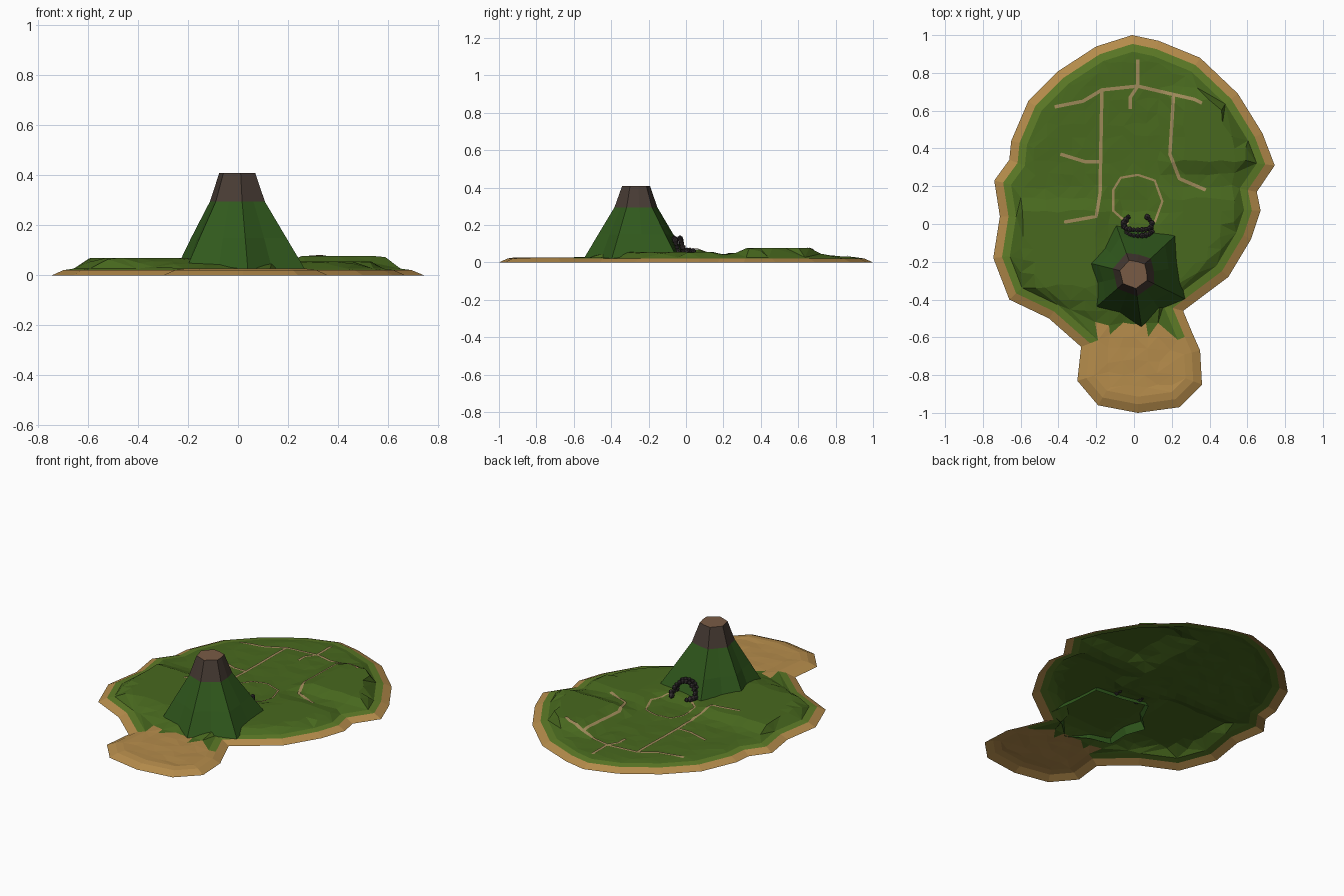
import bpy, bmesh, math, random
from mathutils import Vector
from mathutils.bvhtree import BVHTree
from mathutils.geometry import delaunay_2d_cdt

if "Cube" in bpy.data.objects:
    bpy.data.objects.remove(bpy.data.objects["Cube"])

random.seed(4)


def material(name, rgb):
    m = bpy.data.materials.new(name)
    m.diffuse_color = (*rgb, 1)
    m.use_nodes = True
    m.node_tree.nodes["Principled BSDF"].inputs["Base Color"].default_value = m.diffuse_color
    return m


SAND = material("sand", (0.46, 0.26, 0.07))
GRASS = material("grass", (0.065, 0.14, 0.013))
SHORE_GRASS = material("shore_grass", (0.11, 0.20, 0.02))
SLOPE = material("slope_green", (0.03, 0.10, 0.012))
ROCK = material("dark_rock", (0.065, 0.045, 0.035))
CRATER = material("crater_brown", (0.19, 0.105, 0.06))
TRAIL = material("trail", (0.34, 0.25, 0.10))
BOULDER = material("boulder_grey", (0.035, 0.028, 0.03))


def make(name, verts, faces, mats, pick=None):
    me = bpy.data.meshes.new(name)
    me.from_pydata([tuple(v) for v in verts], [], faces)
    for m in mats:
        me.materials.append(m)
    if pick:
        for p in me.polygons:
            p.material_index = pick(p.center)
    ob = bpy.data.objects.new(name, me)
    bpy.context.collection.objects.link(ob)
    return ob


# Coastline, clockwise from the north tip
coast = [Vector(p) for p in [
    (-.01, 1), (.13, .97), (.35, .88), (.55, .69), (.68, .48), (.745, .31), (.65, .17), (.67, .07),
    (.62, -.08), (.50, -.28), (.26, -.46), (.31, -.58), (.35, -.67), (.36, -.85), (.24, -.97),
    (.02, -1), (-.19, -.96), (-.30, -.83), (-.28, -.65), (-.45, -.50), (-.66, -.40), (-.745, -.18),
    (-.71, .04), (-.74, .23), (-.66, .34), (-.65, .44), (-.56, .65), (-.40, .81), (-.20, .94)]]
N = len(coast)


def inset(d):
    out = []
    for i, p in enumerate(coast):
        a = (p - coast[i - 1]).normalized()
        b = (coast[(i + 1) % N] - p).normalized()
        n = (Vector((a.y, -a.x)) + Vector((b.y, -b.x))).normalized()
        out.append(p + n * d / max(.7, n.dot(Vector((a.y, -a.x)))))
    return out


def band(name, lo, zlo, hi, zhi, mats, pick=None):
    verts = [(*p, zlo) for p in lo] + [(*p, zhi) for p in hi]
    faces = [(i, N + i, N + (i + 1) % N, (i + 1) % N) for i in range(N)]
    return make(name, verts, faces, mats, pick)


# Sandy rim and the light grass strip inside it
ring1, ring2 = inset(.045), inset(.085)
band("sand_rim", coast, 0, ring1, .021, [SAND])
band("shore_strip", ring1, .021, ring2, .027, [SHORE_GRASS, SAND], lambda c: int(c.y < -.56))


def inside(p):
    hit = False
    for i in range(N):
        a, b = ring2[i - 1], ring2[i]
        if (a.y > p.y) != (b.y > p.y) and p.x < (b.x - a.x) * (p.y - a.y) / (b.y - a.y) + a.x:
            hit = not hit
    return hit


def edge_dist(p):
    best = 9
    for i in range(N):
        a, b = ring2[i - 1], ring2[i]
        t = max(0, min(1, (p - a).dot(b - a) / (b - a).length_squared))
        best = min(best, (p - a - t * (b - a)).length)
    return best


# Plateaus: centre x, y, half sizes, top height
plateaus = [(-.38, -.15, .21, .22, .07), (.41, .49, .17, .17, .078), (.40, -.05, .19, .20, .056),
            (0, -.22, .28, .20, .055)]


def height(p):
    z = .032 + random.uniform(-.003, .004)
    if p.y < -.5:
        return .024 + random.uniform(-.002, .003)
    for cx, cy, hx, hy, top in plateaus:
        d = math.hypot(max(0, abs(p.x - cx) - hx), max(0, abs(p.y - cy) - hy))
        z = max(z, .032 + (top - .032) * max(0, 1 - d / .09))
    return .027 + (z - .027) * min(1, edge_dist(p) / .035)


# Faceted ground inside the coast
pts = list(ring2)
STEP = .066
for i in range(-11, 12):
    for j in range(-15, 16):
        p = Vector((i * STEP + random.uniform(-.01, .01), j * STEP + random.uniform(-.01, .01)))
        if inside(p) and edge_dist(p) > .02:
            pts.append(p)
flat, _, tris, *_ = delaunay_2d_cdt(pts, [(i, (i + 1) % N) for i in range(N)], [], 1, 1e-5)
ground_v = [Vector((p.x, p.y, .027 if edge_dist(p) < .001 else height(p))) for p in flat]
make("ground", ground_v, tris, [GRASS, SAND], lambda c: int(c.y < -.55))
tree = BVHTree.FromPolygons(ground_v, tris)


def drape(p, lift):
    hit = tree.ray_cast(Vector((p.x, p.y, 1)), Vector((0, 0, -1)))[0]
    return (p.x, p.y, (hit.z if hit else .03) + lift)


# Trails: flat ribbons laid on the ground
trails = {
    "village_trail": [(-.42, .62), (-.27, .65), (-.17, .71), (.02, .73), (.19, .69), (.32, .66), (.36, .64)],
    "north_trail": [(.02, .87), (.02, .73), (-.02, .67), (-.02, .61)],
    "west_trail": [(-.17, .71), (-.18, .16), (-.20, .04), (-.37, .01)],
    "side_trail": [(-.39, .37), (-.26, .33), (-.18, .33)],
    "east_trail": [(.21, .69), (.19, .37), (.24, .24), (.38, .18)],
    "cave_loop": [(-.03, 0), (-.11, .07), (-.11, .18), (-.07, .245), (.02, .26), (.11, .23), (.15, .12), (.11, .01)]}
for name, path in trails.items():
    path = [Vector(p) for p in path]
    w = .006 if name == "cave_loop" else .009
    line = []
    for a, b in zip(path, path[1:]):
        n = max(1, round((b - a).length / .025))
        line += [a.lerp(b, k / n) for k in range(n)]
    line.append(path[-1])
    verts = []
    for i, p in enumerate(line):
        t = (line[min(i + 1, len(line) - 1)] - line[max(i - 1, 0)]).normalized()
        side = Vector((-t.y, t.x)) * w
        verts += [drape(p - side, .004), drape(p + side, .004)]
    make(name, verts, [(2 * i, 2 * i + 2, 2 * i + 3, 2 * i + 1) for i in range(len(line) - 1)], [TRAIL])

# Volcano: six ridges with valleys between, (angle, base radius)
ridges = [(43, .32), (110, .29), (166, .257), (221, .277), (278, .283), (334, .30)]
# height, mean radius, share of the ridge's own radius, valley depth
levels = [(.022, .28, 1, .80), (.15, .205, .7, .84), (.295, .118, .2, .88), (.41, .077, 0, .88)]


def volcano_ring(z, r, own, valley):
    ring = []
    for i, (a, base) in enumerate(ridges):
        a2, base2 = ridges[(i + 1) % 6]
        mid = a + ((a2 - a) % 360) / 2
        for ang, b, f in ((a, base, 1), (mid, (base + base2) / 2, valley)):
            rr = r * (1 + own * (b / .28 - 1)) * f
            t = math.radians(ang)
            ring.append((rr * math.cos(t), -.265 + rr * math.sin(t), z))
    return ring


def skirt(name, rows, mat):
    verts = [v for row in rows for v in volcano_ring(*row)]
    faces = [(k * 12 + i, k * 12 + (i + 1) % 12, k * 12 + 12 + (i + 1) % 12, k * 12 + 12 + i)
             for k in range(len(rows) - 1) for i in range(12)]
    make(name, verts, faces, [mat])


skirt("volcano_slope", levels[:3], SLOPE)
skirt("volcano_peak", levels[2:], ROCK)
make("crater_floor", volcano_ring(*levels[3]), [tuple(range(12))], [CRATER])

# Boulders arching over the cave mouth, with two short arms in front
spots = []
for row in range(2):
    for k in range(11):
        t = math.pi * k / 10
        spots.append((.02 + .072 * math.cos(t), -.012 - .03 * row - .02 * math.sin(t), .058 + .072 * math.sin(t)))
for s in (-1, 1):
    spots += [(.02 + s * (.075 - .012 * k), .005 + .016 * k, .062 - .002 * k) for k in range(3)]
bm = bmesh.new()
for x, y, z in spots:
    new = bmesh.ops.create_icosphere(bm, subdivisions=1, radius=random.uniform(.013, .019))["verts"]
    for v in new:
        v.co = v.co * random.uniform(.9, 1.1) + Vector((x, y, z))
me = bpy.data.meshes.new("cave_boulders")
bm.to_mesh(me)
bm.free()
me.materials.append(BOULDER)
bpy.context.collection.objects.link(bpy.data.objects.new("cave_boulders", me))
